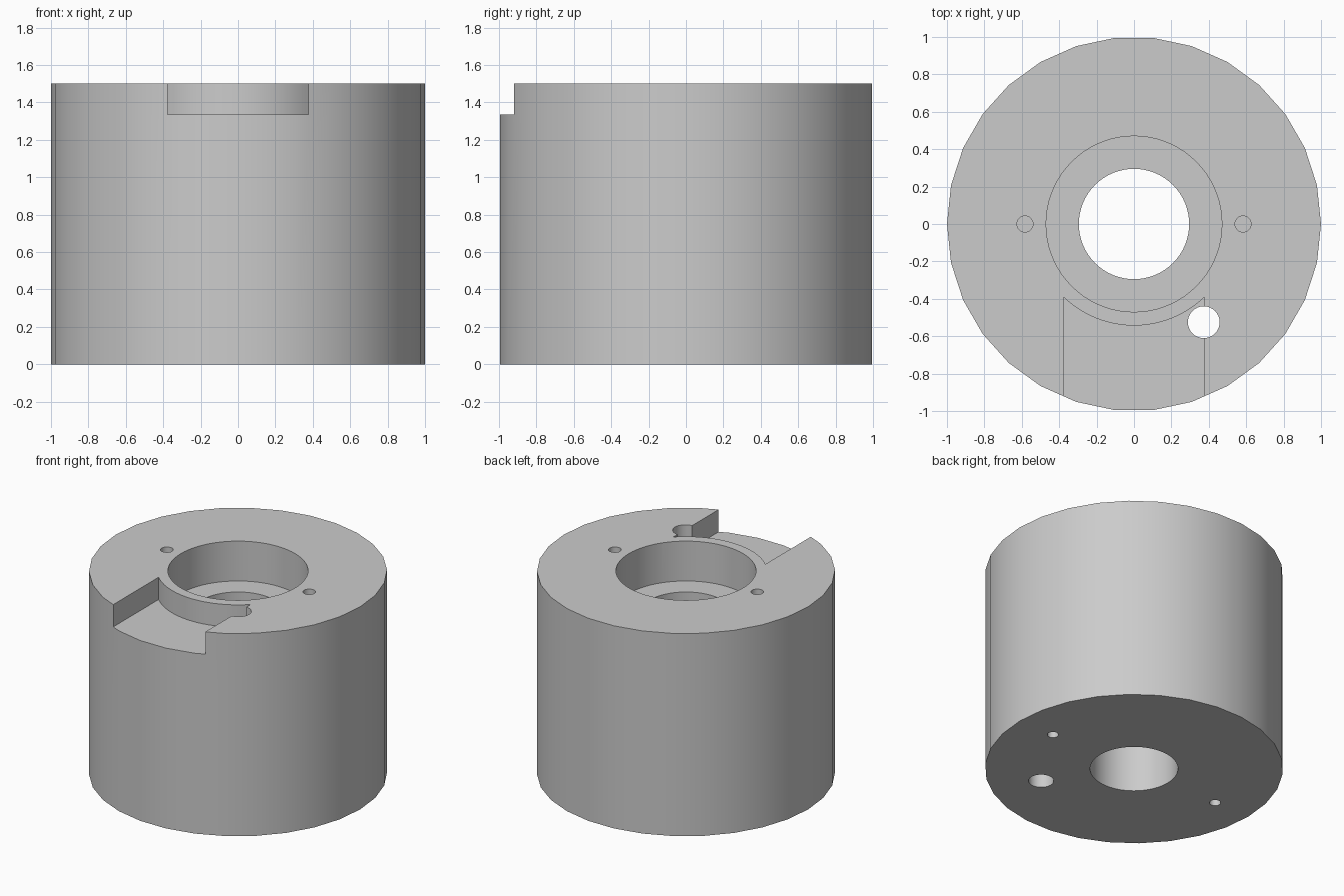
import bpy, bmesh
from math import asin, cos, sin, pi

cube = bpy.data.objects.get("Cube")
if cube:
    bpy.data.objects.remove(cube, do_unlink=True)

HEIGHT = 1.5
GREY = (0.6, 0.6, 0.6, 1)

metal = bpy.data.materials.new("plain grey")
metal.use_nodes = True
metal.diffuse_color = GREY
metal.node_tree.nodes["Principled BSDF"].inputs["Base Color"].default_value = GREY


def prism(name, outline, bottom, top):
    """Extrude a flat outline of (x, y) points between two heights."""
    bm = bmesh.new()
    face = bm.faces.new([bm.verts.new((x, y, bottom)) for x, y in outline])
    side = bmesh.ops.extrude_face_region(bm, geom=[face])
    moved = [v for v in side["geom"] if isinstance(v, bmesh.types.BMVert)]
    bmesh.ops.translate(bm, verts=moved, vec=(0, 0, top - bottom))
    bmesh.ops.recalc_face_normals(bm, faces=bm.faces)
    mesh = bpy.data.meshes.new(name)
    bm.to_mesh(mesh)
    bm.free()
    mesh.materials.append(metal)
    obj = bpy.data.objects.new(name, mesh)
    bpy.context.collection.objects.link(obj)
    return obj


def arc(radius, start, end, steps, x=0, y=0):
    return [(x + radius * cos(start + (end - start) * i / steps),
             y + radius * sin(start + (end - start) * i / steps))
            for i in range(steps + 1)]


def circle(radius, sides, x=0, y=0):
    return arc(radius, 0, 2 * pi, sides, x, y)[:-1]


# Cylindrical body
body = prism("housing_body", circle(1, 30), 0, HEIGHT)

# Central bore, counterbore and offset through hole
OVER = 0.1
cutters = [
    prism("bore_cutter", circle(0.295, 64), -OVER, HEIGHT + OVER),
    prism("counterbore_cutter", circle(0.47, 72), 1.205, HEIGHT + OVER),
]

# Front notch, leaving a thin curved wall round the counterbore
half, wall = 0.377, 0.543
spread = asin(half / wall)
notch = arc(wall, -pi / 2 - spread, -pi / 2 + spread, 20)
notch += [(half, -1.2), (-half, -1.2)]
cutters.append(prism("notch_cutter", notch, 1.335, HEIGHT + OVER))
cutters.append(prism("cable_hole_cutter", circle(0.085, 32, 0.373, -0.525),
                     -OVER, HEIGHT + OVER))

# Blind screw holes, a pair on each end
for side in (-1, 1):
    cutters.append(prism("top_screw_hole_cutter", circle(0.043, 24, side * 0.583),
                         HEIGHT - 0.3, HEIGHT + OVER))
    cutters.append(prism("bottom_screw_hole_cutter", circle(0.038, 24, side * 0.71),
                         -OVER, 0.3))

# Cut everything out of the body
bpy.ops.object.select_all(action="DESELECT")
bpy.context.view_layer.objects.active = body
body.select_set(True)
for cutter in cutters:
    cutter.hide_render = True
    mod = body.modifiers.new("cut", "BOOLEAN")
    mod.operation = "DIFFERENCE"
    mod.solver = "EXACT"
    mod.object = cutter
    bpy.ops.object.modifier_apply(modifier=mod.name)
    bpy.data.objects.remove(cutter, do_unlink=True)

bpy.ops.object.shade_smooth_by_angle(angle=pi / 6)
